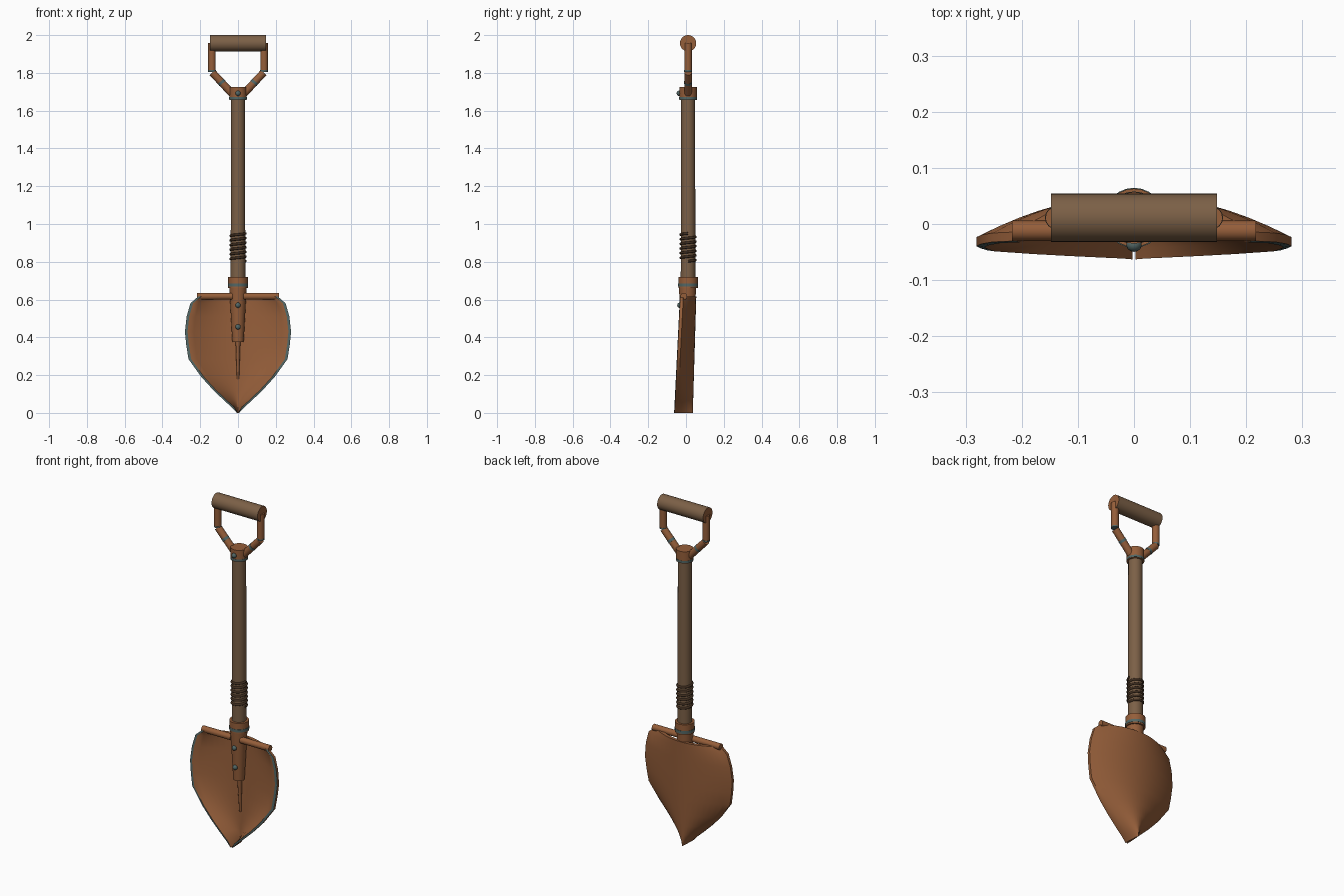
import bpy, bmesh, math
from mathutils import Vector

if "Cube" in bpy.data.objects:
    bpy.data.objects.remove(bpy.data.objects["Cube"])


def material(name, rgb):
    m = bpy.data.materials.new(name)
    m.diffuse_color = (*rgb, 1)
    m.use_nodes = True
    m.node_tree.nodes["Principled BSDF"].inputs["Base Color"].default_value = m.diffuse_color
    return m


RUST = material("rusty metal", (0.30, 0.112, 0.042))
WOOD = material("old wood", (0.20, 0.117, 0.062))
STEEL = material("worn steel", (0.085, 0.135, 0.13))
ROPE = material("dark cord", (0.05, 0.027, 0.014))
Y0 = 0.011  # axis of shaft and handle


def finish(name, bm, mats, angle=35):
    bmesh.ops.recalc_face_normals(bm, faces=bm.faces[:])
    me = bpy.data.meshes.new(name)
    bm.to_mesh(me)
    bm.free()
    ob = bpy.data.objects.new(name, me)
    bpy.context.collection.objects.link(ob)
    for m in mats:
        me.materials.append(m)
    bpy.ops.object.select_all(action='DESELECT')
    ob.select_set(True)
    bpy.context.view_layer.objects.active = ob
    bpy.ops.object.shade_smooth_by_angle(angle=math.radians(angle))
    return ob


def rod(name, p, q, r1, r2, mat, segs=24, cap_mat=None):
    p, q = Vector(p), Vector(q)
    d = q - p
    bm = bmesh.new()
    bmesh.ops.create_cone(bm, cap_ends=True, segments=segs, radius1=r1, radius2=r2, depth=d.length)
    if cap_mat:
        for f in bm.faces:
            f.material_index = int(abs(f.normal.z) > 0.9)
    rot = d.to_track_quat('Z', 'Y').to_matrix()
    for v in bm.verts:
        v.co = rot @ v.co + (p + q) / 2
    return finish(name, bm, [mat, cap_mat] if cap_mat else [mat])


def upright(name, z1, z2, r1, r2, mat, x=0, y=Y0, segs=24):
    return rod(name, (x, y, z1), (x, y, z2), r1, r2, mat, segs)


def rivet(name, z, y):
    bm = bmesh.new()
    bmesh.ops.create_uvsphere(bm, u_segments=14, v_segments=8, radius=0.014)
    for v in bm.verts:
        v.co = Vector((v.co.x, v.co.y * 0.9 + y, v.co.z + z))
    finish(name, bm, [STEEL], 60)


# dished blade, lofted from horizontal sections (height, half width)
OUTLINE = [(0, 0.006), (0.03, 0.034), (0.07, 0.078), (0.125, 0.135), (0.19, 0.194), (0.285, 0.262),
           (0.36, 0.274), (0.43, 0.281), (0.51, 0.272), (0.58, 0.252), (0.615, 0.212)]
N = 16
bm = bmesh.new()
rings = []
for z, w in OUTLINE:
    k = z / 0.6
    mid, edge = 0.036 + 0.018 * k, -0.045 + 0.03 * k
    inset = min(0.014, w * 0.5)
    ts = [-1 + 2 * i / N for i in range(N + 1)]
    back = [(t * w, mid - (mid - edge) * t * t, z) for t in ts]
    front = [(t * (w - inset), mid - 0.018 - (mid - edge) * t * t, z) for t in reversed(ts)]
    loop = back + [(w, edge - 0.016, z)] + front + [(-w, edge - 0.016, z)]
    rings.append([bm.verts.new(c) for c in loop])
count = len(rings[0])
for a, b in zip(rings, rings[1:]):
    for i in range(count):
        j = (i + 1) % count
        f = bm.faces.new((a[i], a[j], b[j], b[i]))
        # worn cutting edge along both sides
        f.material_index = int(i in (N + 1, 2 * N + 2))
bm.faces.new(rings[0])
bm.faces.new(rings[-1])
finish("blade", bm, [RUST, STEEL], 40)

# foot treads on the blade shoulders
for s, side in ((-1, "left"), (1, "right")):
    rod(side + "_foot_tread", (s * 0.03, -0.012, 0.617), (s * 0.217, -0.012, 0.617), 0.018, 0.018, RUST, 16)

# socket, ferrule and spine
upright("socket", 0.375, 0.67, 0.03, 0.046, RUST, y=0.008)
upright("ferrule", 0.66, 0.72, 0.052, 0.052, RUST)
upright("ferrule_band", 0.668, 0.684, 0.0535, 0.0535, STEEL)
rod("blade_spine", (0, 0.022, 0.18), (0, 0.014, 0.385), 0.006, 0.013, RUST, 12)
rivet("lower_rivet", 0.455, -0.027)
rivet("upper_rivet", 0.57, -0.034)

# wooden shaft
upright("shaft", 0.64, 1.70, 0.039, 0.037, WOOD)

# cord wound round the shaft
turns, per = 6, 24
bm = bmesh.new()
prev = None
for i in range(turns * per + 1):
    a = 2 * math.pi * i / per
    z = 0.803 + 0.147 * i / (turns * per)
    ring = []
    for k in range(8):
        b = 2 * math.pi * k / 8
        r = 0.039 + 0.007 * math.cos(b)
        ring.append(bm.verts.new((r * math.cos(a), Y0 + r * math.sin(a), z + 0.007 * math.sin(b))))
    if prev:
        for k in range(8):
            bm.faces.new((prev[k], prev[(k + 1) % 8], ring[(k + 1) % 8], ring[k]))
    else:
        bm.faces.new(ring)
    prev = ring
bm.faces.new(prev)
finish("cord_wrap", bm, [ROPE], 60)

# top collar
upright("top_collar", 1.657, 1.725, 0.046, 0.046, RUST)
upright("top_collar_band", 1.66, 1.672, 0.047, 0.047, STEEL)
rivet("collar_rivet", 1.692, -0.037)

# handle yoke
for s, side in ((-1, "left"), (1, "right")):
    rod(side + "_yoke_brace", (s * 0.022, Y0, 1.68), (s * 0.136, Y0, 1.802), 0.02, 0.02, RUST, 16)
    upright(side + "_yoke_arm", 1.808, 1.957, 0.02, 0.02, RUST, x=s * 0.138, segs=16)
    rod(side + "_brace_band", (s * 0.082, Y0, 1.744), (s * 0.092, Y0, 1.755), 0.021, 0.021, STEEL, 16)
    upright(side + "_elbow_band", 1.806, 1.814, 0.0208, 0.0208, STEEL, x=s * 0.138, segs=16)

# grip with rusty end caps
rod("grip", (-0.148, Y0, 1.957), (0.148, Y0, 1.957), 0.043, 0.043, WOOD, 32, RUST)
